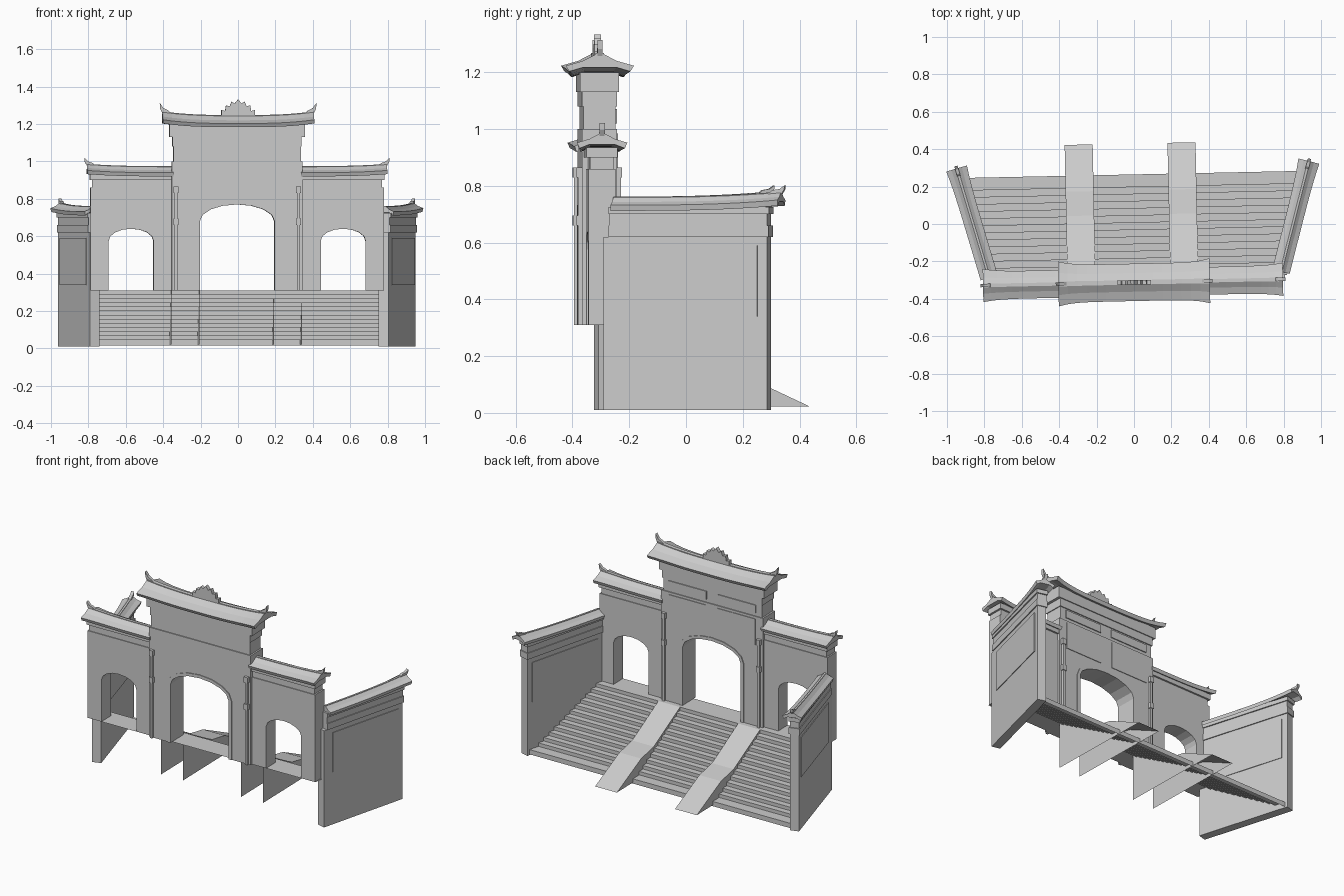
import bpy, math
from mathutils import Matrix, Vector
import bmesh

if "Cube" in bpy.data.objects:
    bpy.data.objects.remove(bpy.data.objects["Cube"])

TURN = Matrix.Rotation(math.radians(1.2), 4, 'Z')
GATE = Matrix.Translation((-0.012, 0, 0))
GY = -0.312                                   # gate centre line


def make(name, verts, faces, m=GATE):
    me = bpy.data.meshes.new(name)
    me.from_pydata([TURN @ m @ Vector(v) for v in verts], [], faces)
    bm = bmesh.new()
    bm.from_mesh(me)
    bmesh.ops.recalc_face_normals(bm, faces=bm.faces)
    bm.to_mesh(me)
    bm.free()
    ob = bpy.data.objects.new(name, me)
    bpy.context.collection.objects.link(ob)
    return ob


def prism(name, prof, y0, y1, m=GATE):
    """Extrude an x-z outline from y0 to y1."""
    n = len(prof)
    v = [(x, y, z) for y in (y0, y1) for x, z in prof]
    f = [tuple(range(n)), tuple(range(n, 2 * n))]
    f += [(i, (i + 1) % n, n + (i + 1) % n, n + i) for i in range(n)]
    return make(name, v, f, m)


def box(name, x0, x1, y0, y1, z0, z1, m=GATE):
    return prism(name, [(x0, z0), (x1, z0), (x1, z1), (x0, z1)], y0, y1, m)


def arch(c, a, spring, rise, n=8):
    """Arch opening, left foot to right foot."""
    pts = [(c - a * math.cos(math.pi * i / n), spring + rise * math.sin(math.pi * i / n))
           for i in range(n + 1)]
    return [(c - a, 0.31)] + pts + [(c + a, 0.31)]


def frame(p0, p1):
    """Local x runs from p0 to p1, local y is across."""
    ang = math.atan2(p1[1] - p0[1], p1[0] - p0[0])
    return Matrix.Translation((p0[0], p0[1], 0)) @ Matrix.Rotation(ang, 4, 'Z')


def roof(name, x0, x1, z, w, h, lift, ends, m, n=12):
    """Curved tiled roof; ends lists which ends sweep upward."""
    sec = [(-1, 0), (-.5, .38 * h), (-.12, h * .9), (-.12, h), (.12, h), (.12, h * .9),
           (.5, .38 * h), (1, 0), (.9, -.02), (.5, -.006), (-.5, -.006), (-.9, -.02)]
    v, k = [], len(sec)
    for i in range(n + 1):
        t = i / n
        s = max([abs(2 * t - 1) if len(ends) == 2 else t] + [0])
        for a, b in sec:
            v.append((x0 + (x1 - x0) * t, a * w * (1 + .2 * s ** 6), z + b + lift * s ** 3))
    f = [(i * k + j, i * k + (j + 1) % k, (i + 1) * k + (j + 1) % k, (i + 1) * k + j)
         for i in range(n) for j in range(k)]
    f += [tuple(range(k)), tuple(range(n * k, n * k + k))]
    make(name, v, f, m)
    for e in ends:                            # upturned ridge horn
        x, d, r = (x1, 1, z + h + lift) if e else (x0, -1, z + h + lift)
        q = w / .11
        prism(name + "_horn", [(x - d * .06, r - .02), (x - d * .03, r + .005), (x - d * .005, r + .02 * q),
                               (x + d * .014, r + .05 * q), (x + d * .012, r + .015 * q),
                               (x - d * .005, r - .02)], -.009, .009, m)


def arch_ring(name, c, a, spring, rise, t, y0, y1):
    inner, outer = arch(c, a, spring, rise), arch(c, a + t, spring, rise + t)
    prism(name, outer + inner[::-1], y0, y1)


# Central tower with arched opening
T = 0.062
prism("tower_wall", [(-.35, .31)] + arch(0, .2, .68, .09) + [(.35, .31), (.35, 1.0), (-.35, 1.0)],
      GY - T, GY + T)
box("tower_frieze", -.34, .34, GY - T + .006, GY + T - .006, 1.0, 1.08)
box("tower_band", -.345, .345, GY - T, GY + T, 1.08, 1.13)
box("tower_cornice", -.362, .362, GY - T - .006, GY + T + .006, 1.13, 1.2)
for y in (GY - T - .005, GY + T):
    arch_ring("tower_arch_trim", 0, .2, .68, .09, .02, y, y + .005)
for s in (-1, 1):
    a, b = sorted((s * .04, s * .3))
    box("tower_back_panel", a, b, GY + T, GY + T + .004, .82, .985)
    box("frieze_panel", a, b, GY + T - .006, GY + T, 1.02, 1.07)
    # Slim columns front and back with ring ornaments
    for y in (GY - T - .006, GY + T + .006):
        x = s * .327
        box("column", x - .008, x + .008, y - .008, y + .008, .31, .85)
        for z in (.66, .83):
            box("column_ring", x - .013, x + .013, y - .012, y + .012, z, z + .035)

ROOF = Matrix.Translation((-0.006, GY, 0))
roof("main_roof", -.405, .405, 1.203, .1, .045, .02, (0, 1), ROOF, 16)

# Leaf crest on the main ridge
crest = [(-.09, 1.24), (-.09, 1.275), (-.07, 1.27), (-.065, 1.3), (-.045, 1.295), (-.035, 1.32),
         (-.018, 1.31), (0, 1.333)]
prism("roof_crest", crest + [(-x, z) for x, z in crest[-2::-1]], -.012, .012, ROOF)

for s in (-1, 1):
    # Side gates with smaller arches
    c, W = s * .567, .048
    prism("wing_wall", [(c - .217, .31)] + arch(c, .12, .575, .065)
          + [(c + .217, .31), (c + .217, .86), (c - .217, .86)], GY - W, GY + W)
    a, b = sorted((s * .35, s * .775))
    box("wing_frieze", a, b, GY - W + .005, GY + W - .005, .86, .9)
    a, b = sorted((s * .35, s * .787))
    box("wing_cornice", a, b, GY - W - .006, GY + W + .006, .9, .935)
    m = GATE @ frame((s * .34, GY), (s * .8, GY))
    roof("wing_roof", 0, .462, .94, .074, .035, .012, (1,), m)

    # Splayed side walls
    p0, p1 = (s * .772, -.3), (s * .93, .273)
    m = frame(p0, p1)
    L = math.dist(p0, p1)
    box("side_wall", 0, L, -.027, .027, .01, .62, m)
    box("side_wall_band", .02, L + .006, -.033, .033, .62, .66, m)
    box("side_wall_frieze", .02, L, -.028, .028, .66, .70, m)
    box("side_wall_cornice", .02, L + .008, -.035, .035, .70, .725, m)
    for y in (-.031, .027):
        box("side_wall_panel", .065, L - .035, y, y + .004, .34, .59, m)
    roof("side_wall_roof", .03, L + .045, .732, .048, .03, .018, (1,), m)

    # Ramps over the stairs: sloping sheet with two cheeks
    prof = [(-.25, .31), (-.22, .31), (.05, .165), (.18, .14), (.43, .022)]
    xa, xb = s * .275 - .075, s * .275 + .075
    n = len(prof)
    v = [(x, y, z) for x in (xa, xb) for y, z in prof]
    make("ramp", v, [(i, i + 1, n + i + 1, n + i) for i in range(n - 1)])
    for x in (xa, xb):
        make("ramp_cheek", [(x, y, z) for y, z in prof + [(-.25, .022)]], [tuple(range(n + 1))])

# Stairs: open-backed sheet of treads and risers widening toward the rear
N = 12
line = [(-.36, .31)]
for i in range(N):
    y, z = -.22 + .42 * i / (N - 1), .31 - .265 * i / N
    line += [(y, z), (y, z - .265 / N)]
line += [(.265, .045), (.265, .015)]
half = lambda y: .775 + (max(y, -.27) + .27) * .275
v = [(s * half(y), y, z) for y, z in line for s in (-1, 1)]
make("stairs", v, [(2 * i, 2 * i + 1, 2 * i + 3, 2 * i + 2) for i in range(len(line) - 1)],
     Matrix.Identity(4))
